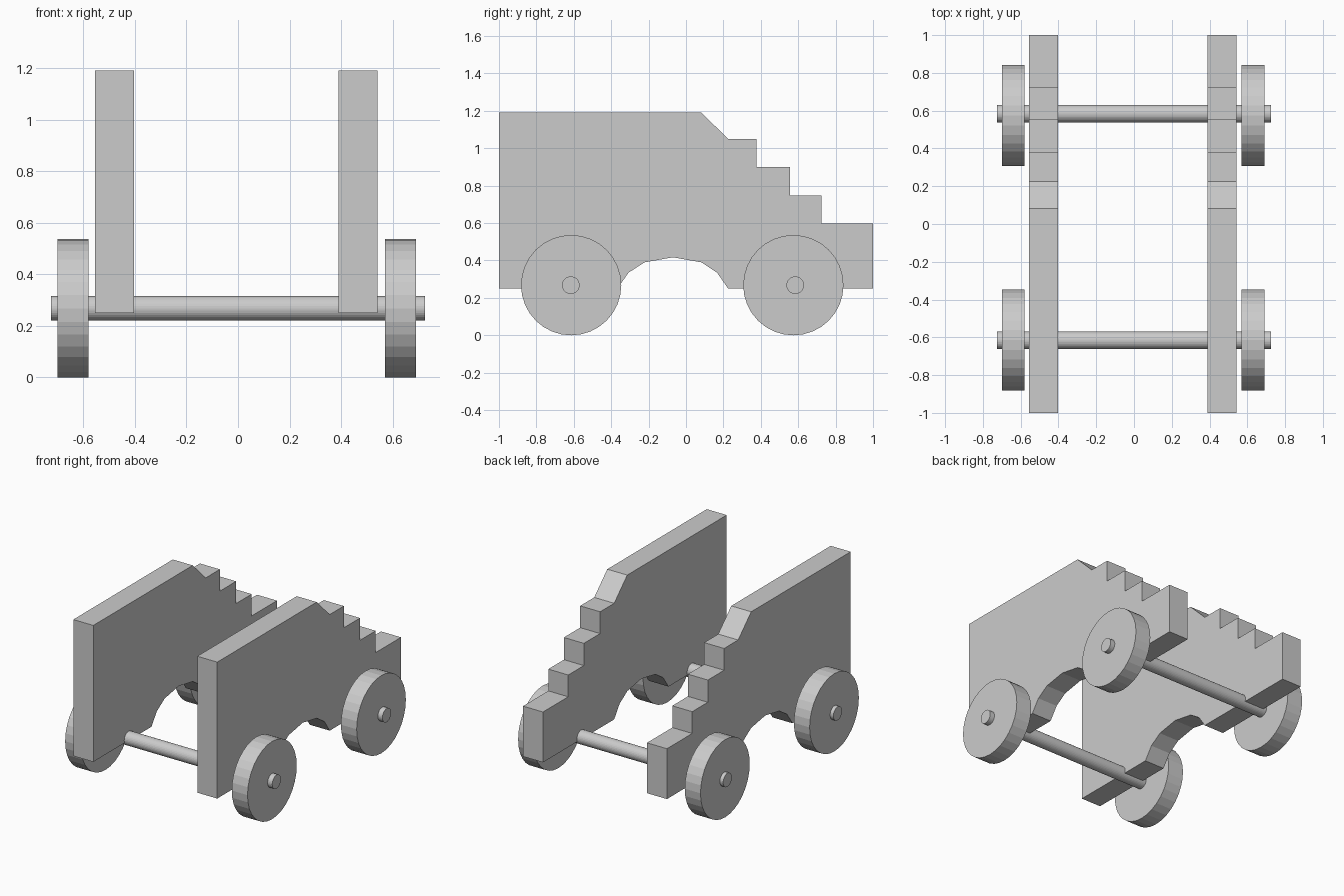
import bpy, bmesh
from math import pi
from mathutils import Matrix

cube = bpy.data.objects.get("Cube")
if cube:
    bpy.data.objects.remove(cube, do_unlink=True)

grey = bpy.data.materials.new("plain grey")
grey.use_nodes = True
COLOUR = (0.6, 0.6, 0.6, 1)
grey.diffuse_color = COLOUR
grey.node_tree.nodes["Principled BSDF"].inputs["Base Color"].default_value = COLOUR


def add_object(name, bm):
    bmesh.ops.recalc_face_normals(bm, faces=bm.faces)
    mesh = bpy.data.meshes.new(name)
    bm.to_mesh(mesh)
    bm.free()
    mesh.materials.append(grey)
    obj = bpy.data.objects.new(name, mesh)
    bpy.context.collection.objects.link(obj)


def side_panel(name, x0, x1, profile):
    bm = bmesh.new()
    face = bm.faces.new([bm.verts.new((x0, y, z)) for y, z in profile])
    result = bmesh.ops.extrude_face_region(bm, geom=[face])
    verts = [v for v in result["geom"] if isinstance(v, bmesh.types.BMVert)]
    bmesh.ops.translate(bm, verts=verts, vec=(x1 - x0, 0, 0))
    add_object(name, bm)


def cylinder_x(name, x0, x1, y, z, radius):
    bm = bmesh.new()
    place = Matrix.Translation(((x0 + x1) / 2, y, z)) @ Matrix.Rotation(pi / 2, 4, "Y")
    bmesh.ops.create_cone(bm, cap_ends=True, segments=32, radius1=radius,
                          radius2=radius, depth=x1 - x0, matrix=place)
    add_object(name, bm)


# Side panels: flat top, slope, steps down, then the arch underneath
outline = [(-1, 0.25), (-1, 1.19), (0.083, 1.19), (0.225, 1.05), (0.378, 1.05),
           (0.378, 0.9), (0.555, 0.9), (0.555, 0.747), (0.725, 0.747),
           (0.725, 0.597), (1, 0.597), (1, 0.25)]
arch = [(0.225, 0.25), (0.166, 0.335), (0.083, 0.39), (-0.07, 0.417),
        (-0.222, 0.39), (-0.307, 0.335), (-0.367, 0.25)]
side_panel("right_side_panel", -0.555, -0.403, outline + arch)
side_panel("left_side_panel", 0.39, 0.542, outline + arch)

# Axles with a wheel on each end
for end, axle_y, wheel_y in (("front", -0.616, -0.614), ("back", 0.584, 0.574)):
    cylinder_x(end + "_axle", -0.725, 0.725, axle_y, 0.268, 0.047)
    cylinder_x(end + "_right_wheel", -0.7, -0.58, wheel_y, 0.268, 0.268)
    cylinder_x(end + "_left_wheel", 0.57, 0.69, wheel_y, 0.268, 0.268)
